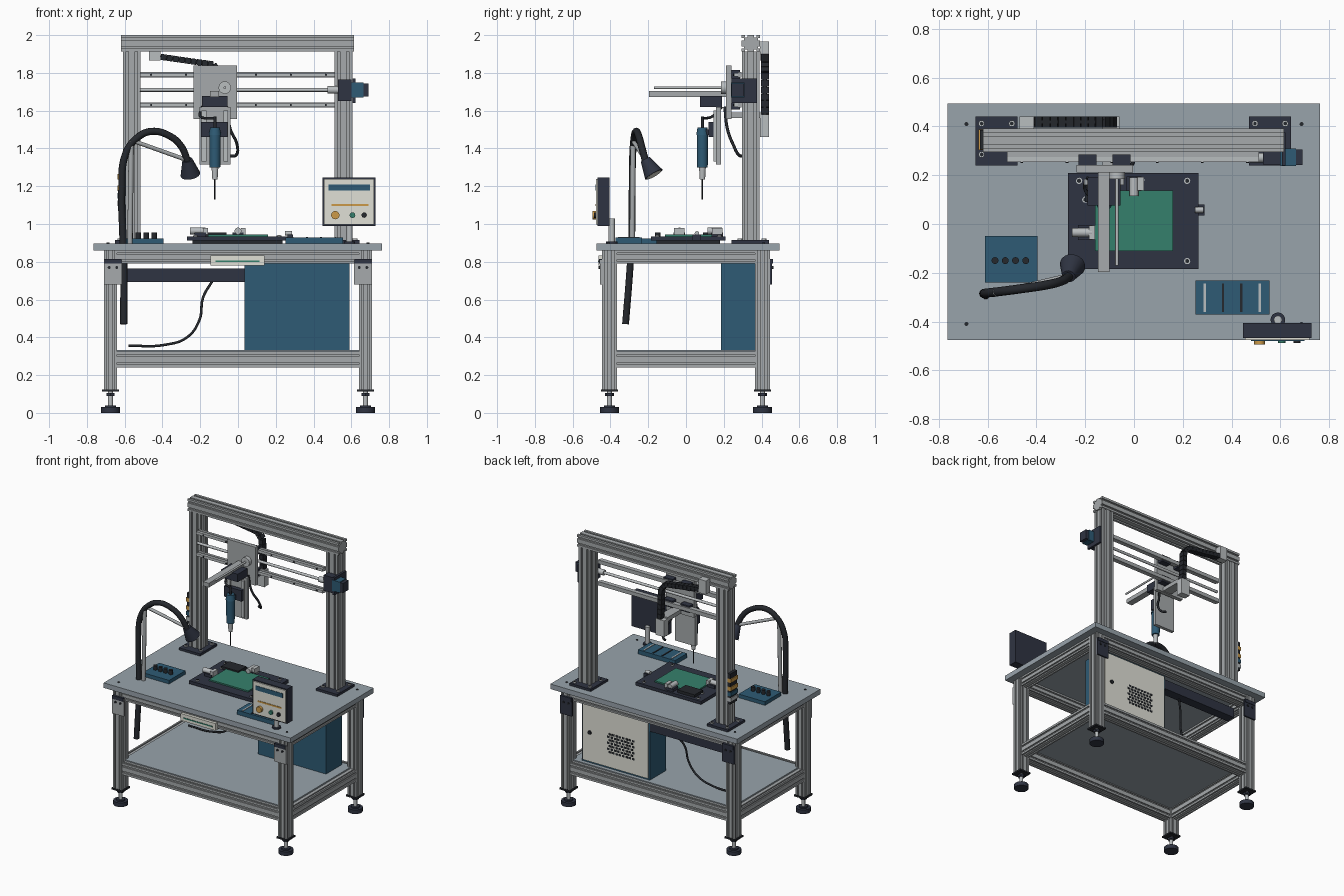
import bpy, bmesh, math
from mathutils import Vector

if "Cube" in bpy.data.objects:
    bpy.data.objects.remove(bpy.data.objects["Cube"])


def material(name, code):
    rgb = [int(code[i:i + 2], 16) / 255 for i in (0, 2, 4)]
    col = [c / 12.92 if c < 0.04 else ((c + 0.055) / 1.055) ** 2.4 for c in rgb] + [1]
    m = bpy.data.materials.new(name)
    m.use_nodes = True
    m.diffuse_color = col
    m.node_tree.nodes["Principled BSDF"].inputs["Base Color"].default_value = col
    return m


ALU = material("aluminium", "A6AAAC")
TOP = material("table grey", "98A3AB")
LIGHT = material("light steel", "B9BDBF")
DARK = material("charcoal", "2F3442")
BLACK = material("black", "25282D")
BLUE = material("steel blue", "2E5B75")
WHITE = material("off white", "E0E0D6")
GREEN = material("board green", "35806C")
GOLD = material("amber", "CC9A48")


def finish(name, bm, mat, smooth=False):
    bmesh.ops.recalc_face_normals(bm, faces=bm.faces)
    me = bpy.data.meshes.new(name)
    bm.to_mesh(me)
    bm.free()
    me.materials.append(mat)
    ob = bpy.data.objects.new(name, me)
    bpy.context.collection.objects.link(ob)
    if smooth:
        bpy.ops.object.select_all(action='DESELECT')
        ob.select_set(True)
        bpy.context.view_layer.objects.active = ob
        bpy.ops.object.shade_smooth_by_angle(angle=math.radians(35))
    return ob


def box(name, x, y, z, mat):
    bm = bmesh.new()
    bmesh.ops.create_cube(bm, size=1)
    for v in bm.verts:
        v.co = [r[0] + (c + 0.5) * (r[1] - r[0]) for c, r in zip(v.co, (x, y, z))]
    return finish(name, bm, mat)


def rod(name, a, b, r, mat, r2=None, sides=20):
    a, b = Vector(a), Vector(b)
    bm = bmesh.new()
    bmesh.ops.create_cone(bm, cap_ends=True, segments=sides, radius1=r,
                          radius2=r if r2 is None else r2, depth=(b - a).length)
    rot = (b - a).to_track_quat('Z', 'Y')
    for v in bm.verts:
        v.co = rot @ v.co + (a + b) / 2
    return finish(name, bm, mat, True)


def extrusion(name, x, y, z, axis, mat=ALU):
    """Slotted aluminium profile filling the bounds, running along one axis."""
    rng = (x, y, z)
    u, v = rng[(axis + 1) % 3], rng[(axis + 2) % 3]
    corners = [Vector(c) for c in ((u[0], v[0]), (u[1], v[0]), (u[1], v[1]), (u[0], v[1]))]
    depth = 0.13 * min(u[1] - u[0], v[1] - v[0])
    outline = []
    for i, a in enumerate(corners):
        d = corners[(i + 1) % 4] - a
        inward = Vector((-d.y, d.x)).normalized() * depth
        outline.append(a)
        for t in (0.25, 0.75):
            p, q = a + d * (t - 0.07), a + d * (t + 0.07)
            outline += [p, p + inward, q + inward, q]
    bm = bmesh.new()
    rings = []
    for end in rng[axis]:
        ring = []
        for p in outline:
            co = [0, 0, 0]
            co[axis], co[(axis + 1) % 3], co[(axis + 2) % 3] = end, p.x, p.y
            ring.append(bm.verts.new(co))
        bm.faces.new(ring)
        rings.append(ring)
    n = len(outline)
    for i in range(n):
        j = (i + 1) % n
        bm.faces.new((rings[0][i], rings[0][j], rings[1][j], rings[1][i]))
    return finish(name, bm, mat)


def tube(name, pts, r, mat):
    cu = bpy.data.curves.new(name, 'CURVE')
    cu.dimensions, cu.bevel_depth, cu.bevel_resolution = '3D', r, 3
    cu.use_fill_caps = True
    sp = cu.splines.new('BEZIER')
    sp.bezier_points.add(len(pts) - 1)
    for bp, p in zip(sp.bezier_points, pts):
        bp.co, bp.handle_left_type, bp.handle_right_type = p, 'AUTO', 'AUTO'
    cu.materials.append(mat)
    ob = bpy.data.objects.new(name, cu)
    bpy.context.collection.objects.link(ob)
    bpy.ops.object.select_all(action='DESELECT')
    ob.select_set(True)
    bpy.context.view_layer.objects.active = ob
    bpy.ops.object.convert(target='MESH')
    bpy.ops.object.shade_smooth()


# Table: top, shelf, legs, feet, corner brackets
box("table_top", (-.765, .762), (-.475, .495), (.86, .897), TOP)
box("lower_shelf", (-.66, .66), (-.4, .4), (.315, .333), TOP)
for sx in (-1, 1):
    for sy in (-1, 1):
        cx, cy = .675 * sx, .405 * sy
        extrusion("leg", (cx - .035, cx + .035), (cy - .04, cy + .04), (.125, .86), 2)
        box("leg_end_plate", (cx - .045, cx + .045), (cy - .045, cy + .045), (.113, .125), BLACK)
        rod("foot_stem", (cx, cy, .03), (cx, cy, .115), .013, LIGHT)
        rod("foot_nut", (cx, cy, .09), (cx, cy, .105), .025, DARK, sides=6)
        rod("foot_collar", (cx, cy, .03), (cx, cy, .04), .03, DARK)
        rod("foot_pad", (cx, cy, 0), (cx, cy, .03), .05, DARK)
        bx, by = .662 * sx, .45 * sy
        box("corner_bracket", (bx - .048, bx + .048), (by - .006, by + .006), (.68, .81), ALU if sy < 0 else DARK)
        box("bracket_cap", (bx - .045, bx + .045), (by - .01, by + .01), (.79, .815), DARK)
        for k in (-.02, .02):
            rod("bracket_bolt", (bx + k, by - .012, .77), (bx + k, by + .012, .77), .008, BLACK)
        rod("table_bolt", (.687 * sx, .41 * sy, .89), (.687 * sx, .41 * sy, .901), .008, BLACK)
for z in ((.24, .325), (.79, .86)):
    for s in (-1, 1):
        extrusion("long_rail", (-.64, .64), (.405 * s - .036, .405 * s + .036), z, 0)
        extrusion("side_rail", (.675 * s - .033, .675 * s + .033), (-.365, .365), z, 1)

# Gantry frame
for x in (-.563, .558):
    extrusion("gantry_post", (x - .047, x + .047), (.297, .388), (.897, 1.912), 2)
    box("post_base_plate", (x - .087, x + .085), (.24, .44), (.897, .914), DARK)
    for sx in (-.062, .062):
        for y in (.285, .412):
            rod("base_bolt", (x + sx, y, .91), (x + sx, y, .922), .013, LIGHT, sides=12)
            rod("base_bolt_socket", (x + sx, y, .915), (x + sx, y, .9235), .008, BLACK, sides=6)
extrusion("gantry_beam", (-.62, .615), (.295, .392), (1.912, 2), 0)

# Cross axis: rails, screw and motor
for z in (1.79, 1.63):
    box("guide_rail", (-.52, .513), (.255, .275), (z - .01, z + .01), LIGHT)
    box("rail_backing", (-.52, .513), (.275, .295), (z - .014, z + .014), ALU)
    for i in range(6):
        rod("rail_bolt", (-.46 + i * .185, .25, z), (-.46 + i * .185, .26, z), .006, BLACK, sides=10)
    for x in (-.19, -.052):
        box("slide_block", (x - .037, x + .037), (.24, .285), (z - .025, z + .025), DARK)
rod("drive_screw", (-.52, .272, 1.71), (.5, .272, 1.71), .01, LIGHT)
rod("screw_coupling", (.475, .272, 1.71), (.56, .272, 1.71), .02, LIGHT)
box("motor_mount", (.53, .6), (.243, .297), (1.65, 1.765), DARK)
box("motor_side_plate", (.606, .622), (.24, .375), (1.64, 1.77), DARK)
box("motor_body", (.6, .665), (.238, .31), (1.67, 1.75), BLUE)
box("motor_cap", (.665, .69), (.242, .306), (1.675, 1.745), DARK)

# Carriage and forward arm
box("carriage_plate", (-.235, -.005), (.212, .242), (1.555, 1.838), ALU)
box("forward_arm", (-.147, -.1), (-.197, .212), (1.672, 1.703), ALU)
rod("arm_shaft", (-.07, -.17, 1.722), (-.07, .212, 1.722), .007, LIGHT)
rod("shaft_bearing", (-.07, .185, 1.722), (-.07, .213, 1.722), .033, LIGHT)
box("arm_slide", (-.19, -.055), (.075, .19), (1.62, 1.678), DARK)

# Vertical tool slide and screwdriver
box("tool_plate", (-.205, -.04), (.16, .185), (1.315, 1.62), ALU)
for x in (-.18, -.065):
    box("tool_rail", (x - .012, x + .012), (.145, .16), (1.33, 1.6), LIGHT)
box("tool_clamp", (-.195, -.055), (.118, .15), (1.46, 1.54), DARK)
box("tool_holder", (-.15, -.1), (.085, .12), (1.47, 1.5), DARK)
for z0, z1, r, r2, mat in ((1.3, 1.47, .028, .03, BLUE), (1.47, 1.51, .033, .026, BLUE),
                           (1.235, 1.3, .014, .018, LIGHT), (1.13, 1.235, .004, .004, BLACK),
                           (1.5, 1.57, .009, .007, BLACK)):
    rod("screwdriver_section", (-.122, .087, z0), (-.122, .087, z1), r, mat, r2)
tube("tool_cable", [(-.122, .087, 1.56), (-.16, .1, 1.56), (-.2, .14, 1.57), (-.19, .19, 1.62)], .007, BLACK)
tube("carriage_cable", [(-.06, .205, 1.62), (-.04, .22, 1.5), (-.005, .25, 1.42), (-.01, .28, 1.365), (-.04, .3, 1.36)], .008, BLACK)

# Cable chain behind the carriage
box("chain_anchor", (-.47, -.41), (.392, .44), (1.865, 1.965), LIGHT)
box("chain_end", (-.13, -.06), (.392, .44), (1.46, 1.58), LIGHT)
box("chain_bracket", (-.13, -.06), (.242, .4), (1.56, 1.59), ALU)
path = [Vector(p) for p in ((-.41, .418, 1.885), (-.25, .418, 1.862), (-.13, .418, 1.845), (-.095, .418, 1.8), (-.085, .418, 1.58))]
for a, b in zip(path, path[1:]):
    n = max(1, round((b - a).length / .034))
    for i in range(n):
        p, q = a.lerp(b, (i + .04) / n), a.lerp(b, (i + .96) / n)
        link = box("chain_link", (-.016, .016), (-.022, .022), (0, (q - p).length), BLACK)
        link.location = p
        link.rotation_euler.y = math.atan2(q.x - p.x, q.z - p.z)
    tube("chain_core", [a, b], .012, BLACK)

# Signal stack beside the left post
box("signal_body", (-.632, -.61), (.305, .385), (1.075, 1.3), BLACK)
for z, mat in ((1.11, LIGHT), (1.15, BLUE), (1.19, GOLD), (1.25, GOLD)):
    box("signal_band", (-.638, -.611), (.303, .387), (z - .014, z + .014), mat)

# Work fixture with board and clamps
box("fixture_plate", (-.27, .265), (-.185, .21), (.912, .935), DARK)
box("fixture_base", (-.24, .235), (-.155, .18), (.897, .912), BLACK)
box("circuit_board", (-.16, .16), (-.11, .137), (.935, .945), GREEN)
for x, y in ((.218, .177), (-.225, .177), (.218, -.152), (-.225, -.152), (-.2, .1), (.03, .18)):
    rod("fixture_bolt", (x, y, .93), (x, y, .94), .013, LIGHT, sides=12)
    rod("fixture_socket", (x, y, .935), (x, y, .9415), .009, BLACK, sides=6)
for name, x, y in (("left", -.2, -.035), ("rear", 0, .165)):
    box(name + "_clamp_base", (x - .03, x + .03), (y - .03, y + .03), (.935, .955), DARK)
    dx, dy = (.055, 0) if name == "left" else (0, .05)
    rod(name + "_clamp_barrel", (x - dx, y - dy, .963), (x + dx * .5, y + dy * .5, .963), .018, LIGHT)
    box(name + "_clamp_block", (x + .015, x + .04), (y - .028, y + .028), (.945, .98), LIGHT)
box("locating_pin_block", (.262, .29), (.035, .08), (.912, .945), DARK)
rod("locating_pin", (.25, .058, .95), (.285, .058, .95), .012, LIGHT)
box("rear_stop", (-.2, -.06), (.09, .185), (.935, .955), BLACK)

# Button box and parts tray
box("button_box", (-.61, -.395), (-.24, -.05), (.897, .924), BLUE)
for i in range(4):
    x = -.57 + i * .042
    rod("button", (x, -.15, .92), (x, -.15, .955), .014, BLACK)
box("parts_tray", (.252, .555), (-.372, -.232), (.897, .928), BLUE)
for i, mat in enumerate((LIGHT, BLACK, BLACK, LIGHT)):
    x = .29 + i * .075
    box("tray_slot", (x - .005, x + .005), (-.36, -.245), (.925, .932), mat)

# Control panel on a post
box("panel_body", (.447, .728), (-.468, -.405), (.99, 1.245), DARK)
box("panel_face", (.455, .72), (-.476, -.468), (.998, 1.237), WHITE)
box("panel_display", (.48, .7), (-.479, -.475), (1.178, 1.21), BLUE)
box("panel_stripe", (.495, .69), (-.479, -.475), (1.094, 1.105), GOLD)
for x, r, out, mat in ((.515, .022, .495, GOLD), (.606, .015, .488, GREEN), (.668, .014, .488, BLACK)):
    rod("panel_button", (x, -.47, 1.047), (x, -out, 1.047), r, mat)
rod("panel_post", (.59, -.393, .897), (.59, -.393, 1.03), .017, LIGHT)
rod("panel_post_flange", (.59, -.393, .897), (.59, -.393, .907), .03, DARK)

# Flexible lamp
tube("lamp_neck", [(-.605, -.32, .47), (-.605, -.295, .79), (-.61, -.287, .95), (-.615, -.285, 1.18),
                   (-.595, -.282, 1.37), (-.535, -.275, 1.455), (-.46, -.265, 1.49), (-.36, -.25, 1.465),
                   (-.3, -.235, 1.41), (-.267, -.215, 1.335)], .019, BLACK)
rod("lamp_pole", (-.572, -.285, .897), (-.565, -.28, 1.44), .014, ALU)
rod("lamp_brace", (-.555, -.28, 1.44), (-.275, -.215, 1.34), .011, ALU)
rod("lamp_shade", (-.252, -.17, 1.262), (-.268, -.215, 1.34), .053, DARK, .027)
rod("lamp_lens", (-.2515, -.1688, 1.26), (-.252, -.17, 1.262), .044, WHITE)

# Under the table: scanner bar, cable tray, cable
box("scanner_bar", (-.145, .14), (-.462, -.4), (.78, .832), WHITE)
box("scanner_strip", (-.12, .115), (-.465, -.461), (.8, .808), GREEN)
box("cable_tray", (-.59, .035), (.3, .37), (.693, .765), DARK)
tube("floor_cable", [(-.58, .25, .355), (-.39, .25, .36), (-.27, .25, .4), (-.205, .26, .49),
                     (-.185, .28, .61), (-.135, .32, .7)], .007, BLACK)

# Cabinet with rear door
box("cabinet", (.035, .59), (.185, .372), (.333, .79), BLUE)
box("cabinet_door", (.045, .58), (.372, .38), (.345, .78), WHITE)
rod("door_lock", (.52, .375, .56), (.52, .388, .56), .014, BLACK)
for row in range(7):
    for col in range(8):
        x, z = .155 + col * .027 + .013 * (row % 2), .45 + row * .022
        box("vent_hole", (x, x + .02), (.378, .3815), (z, z + .015), BLACK)
